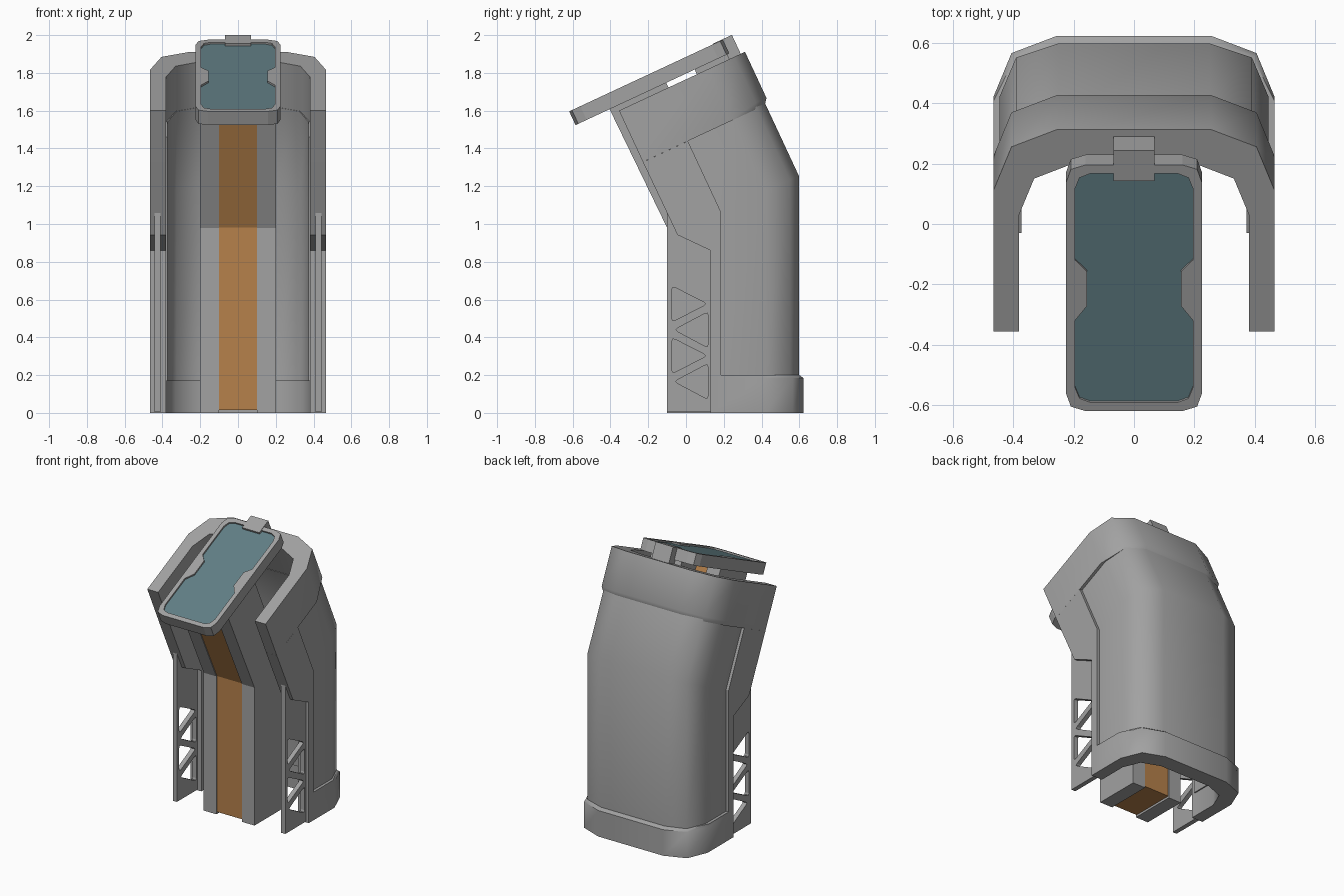
import bpy, bmesh, math
from mathutils import Matrix

if "Cube" in bpy.data.objects:
    bpy.data.objects.remove(bpy.data.objects["Cube"])

TILT = math.radians(25)
SLOPE, SIN, COS = math.tan(TILT), math.sin(TILT), math.cos(TILT)
TILTED = Matrix.Rotation(TILT, 4, 'X')                      # x, along slope, normal
SIDE = Matrix(((0, 0, 1, 0), (1, 0, 0, 0), (0, 1, 0, 0), (0, 0, 0, 1)))  # (y, z) drawings


def material(name, rgb):
    m = bpy.data.materials.new(name)
    m.diffuse_color = (*rgb, 1)
    m.use_nodes = True
    m.node_tree.nodes["Principled BSDF"].inputs["Base Color"].default_value = m.diffuse_color
    return m


grey = material("dark_grey", (0.36, 0.36, 0.36))
orange = material("orange", (0.47, 0.22, 0.07))
teal = material("teal", (0.12, 0.21, 0.235))


def finish(name, bm, mat, smooth=None):
    bmesh.ops.remove_doubles(bm, verts=bm.verts, dist=1e-5)
    bmesh.ops.recalc_face_normals(bm, faces=bm.faces)
    for f in bm.faces:
        f.smooth = False
    me = bpy.data.meshes.new(name)
    bm.to_mesh(me)
    bm.free()
    ob = bpy.data.objects.new(name, me)
    bpy.context.collection.objects.link(ob)
    me.materials.clear()
    me.materials.append(mat)
    if smooth:
        bpy.ops.object.select_all(action='DESELECT')
        ob.select_set(True)
        bpy.context.view_layer.objects.active = ob
        bpy.ops.object.shade_smooth_by_angle(angle=math.radians(smooth))
    return ob


def plate(name, outlines, lo, hi, frame, mat=grey):
    """Flat outline (further outlines are holes) extruded from lo to hi."""
    cu = bpy.data.curves.new(name + "_curve", 'CURVE')
    cu.dimensions, cu.fill_mode, cu.extrude = '2D', 'BOTH', (hi - lo) / 2
    for pts in outlines:
        sp = cu.splines.new('POLY')
        sp.points.add(len(pts) - 1)
        for p, (a, b) in zip(sp.points, pts):
            p.co = (a, b, 0, 1)
        sp.use_cyclic_u = True
    tmp = bpy.data.objects.new(name + "_curve", cu)
    bpy.context.collection.objects.link(tmp)
    bpy.context.view_layer.update()
    me = bpy.data.meshes.new_from_object(tmp)
    me.attributes.remove(me.attributes["sharp_edge"]) if "sharp_edge" in me.attributes else None
    bm = bmesh.new()
    bm.from_mesh(me)
    bm.transform(frame @ Matrix.Translation((0, 0, (lo + hi) / 2)))
    bpy.data.objects.remove(tmp)
    bpy.data.curves.remove(cu)
    bpy.data.meshes.remove(me)
    for f in bm.faces:
        f.material_index = 0
    return finish(name, bm, mat)


def both_sides(name, outlines, lo, hi):
    plate(name + "_right", outlines, lo, hi, SIDE)
    plate(name + "_left", outlines, -hi, -lo, SIDE)


def u_loop(outer, inner, front):
    out = [(outer[0][0], front)] + outer
    inn = [(inner[0][0], front)] + inner
    flip = lambda pts: [(-x, y) for x, y in pts]
    return out + flip(out)[::-1] + flip(inn) + inn[::-1]


def sweep(name, stations, smooth):
    """U sections carried through (loop, y shift, back z, slope) stations."""
    bm = bmesh.new()
    rings = [[bm.verts.new((x, y + dy, z + s * (y - 0.62))) for x, y in loop]
             for loop, dy, z, s in stations]
    n = len(rings[0])
    for a, b in zip(rings, rings[1:]):
        for i in range(n):
            bm.faces.new((a[i], a[(i + 1) % n], b[(i + 1) % n], b[i]))
    bm.faces.new(rings[0])
    bm.faces.new(rings[-1])
    return finish(name, bm, grey, smooth)


def above_bend(length, slide=0.0):
    return (-SIN * length - slide, 1.267 + COS * length - slide * SLOPE, SLOPE)


def rounded(pts, r):
    """Cut each corner with three points."""
    res = []
    for i, (x, y) in enumerate(pts):
        ends = []
        for qx, qy in (pts[i - 1], pts[(i + 1) % len(pts)]):
            d = math.hypot(qx - x, qy - y)
            ends.append((x + (qx - x) * r / d, y + (qy - y) * r / d))
        (ax, ay), (bx, by) = ends
        res += [ends[0], (0.25 * ax + 0.5 * x + 0.25 * bx, 0.25 * ay + 0.5 * y + 0.25 * by), ends[1]]
    return res


# Collars and bent shell share one U-shaped section; collars bevel onto the shell
OUTER = [(0.465, 0.42), (0.405, 0.565), (0.255, 0.622)]
BEVEL = [(0.465, 0.405), (0.395, 0.548), (0.25, 0.6)]
INNER = [(0.38, 0.34), (0.33, 0.46), (0.2, 0.51)]
base = u_loop(OUTER, INNER, 0.13)
sweep("base_collar", [(base, 0, 0, 0), (base, 0, 0.185, 0),
                      (u_loop(BEVEL, INNER, 0.13), 0, 0.2, 0)], 50)
top = u_loop(OUTER, INNER, -0.045)
sweep("top_collar", [(u_loop(BEVEL, INNER, -0.045), *above_bend(0.414, 0.008)),
                     (top, *above_bend(0.445, 0.008)), (top, *above_bend(0.714, 0.008))], 50)
shell = u_loop([(0.445, 0.42), (0.39, 0.55), (0.25, 0.597)],
               [(0.372, 0.335), (0.325, 0.452), (0.2, 0.5)], 0.16)
sweep("bent_shell", [(shell, 0, 0.17, 0), (shell, 0, 1.267, SLOPE),
                     (shell, *above_bend(0.45))], 50)

# Thick side arms joining the collars
arm = [(-0.228, 1.328), (-0.045, 0.942), (0.13, 0.86), (0.13, 0.195),
       (0.185, 0.195), (0.185, 1.064), (0.01, 1.439)]
both_sides("side_arm", [arm], 0.38, 0.465)

# Thin lattice panels with alternating triangular holes
panel = [[(-0.1, 0.005), (0.135, 0.005), (0.135, 0.9), (-0.04, 0.96), (-0.098, 1.06), (-0.1, 1.06)]]
for i in range(4):
    z = 0.577 - 0.137 * i
    flat, tip = ((-0.075, 0.112), (0.117, -0.062))[i % 2]
    panel.append(rounded([(flat, z + 0.095), (flat, z - 0.095), (tip, z)], 0.02))
both_sides("lattice_panel", panel, 0.41, 0.442)

# Central bent rail with orange core
rail = [(-0.1, 0), (-0.1, 0.98), (-0.406, 1.611), (-0.106, 1.751), (0.23, 1.035), (0.23, 0)]
core = [(-0.094, 0.015), (-0.094, 0.981), (-0.399, 1.608), (-0.112, 1.742), (0.224, 1.034), (0.224, 0.015)]
both_sides("rail_side", [rail], 0.1, 0.2)
plate("rail_core", [core], -0.1, 0.1, SIDE, orange)

# Tilted screen: backing, rim and recessed glass with side notches
body = rounded([(-0.225, 0.114), (0.225, 0.114), (0.225, 1.012), (-0.225, 1.012)], 0.065)
half = [(0.145, 0.146), (0.18, 0.16), (0.195, 0.2), (0.195, 0.444), (0.155, 0.498),
        (0.155, 0.622), (0.195, 0.665), (0.195, 0.925), (0.18, 0.965), (0.145, 0.98)]
glass = half + [(-x, u) for x, u in half[::-1]]
plate("screen_back", [body], 1.628, 1.69, TILTED)
plate("screen_rim", [body, glass], 1.69, 1.708, TILTED)
plate("screen_glass", [glass], 1.685, 1.697, TILTED, teal)

# Clip and bracket holding the screen to the collar
rect = lambda w, a, b: [(-w, a), (w, a), (w, b), (-w, b)]
plate("screen_clip", [rect(0.068, 0.955, 1.066)], 1.6, 1.711, TILTED)
plate("screen_bracket", [rect(0.12, 0.81, 1.0)], 1.59, 1.63, TILTED)
